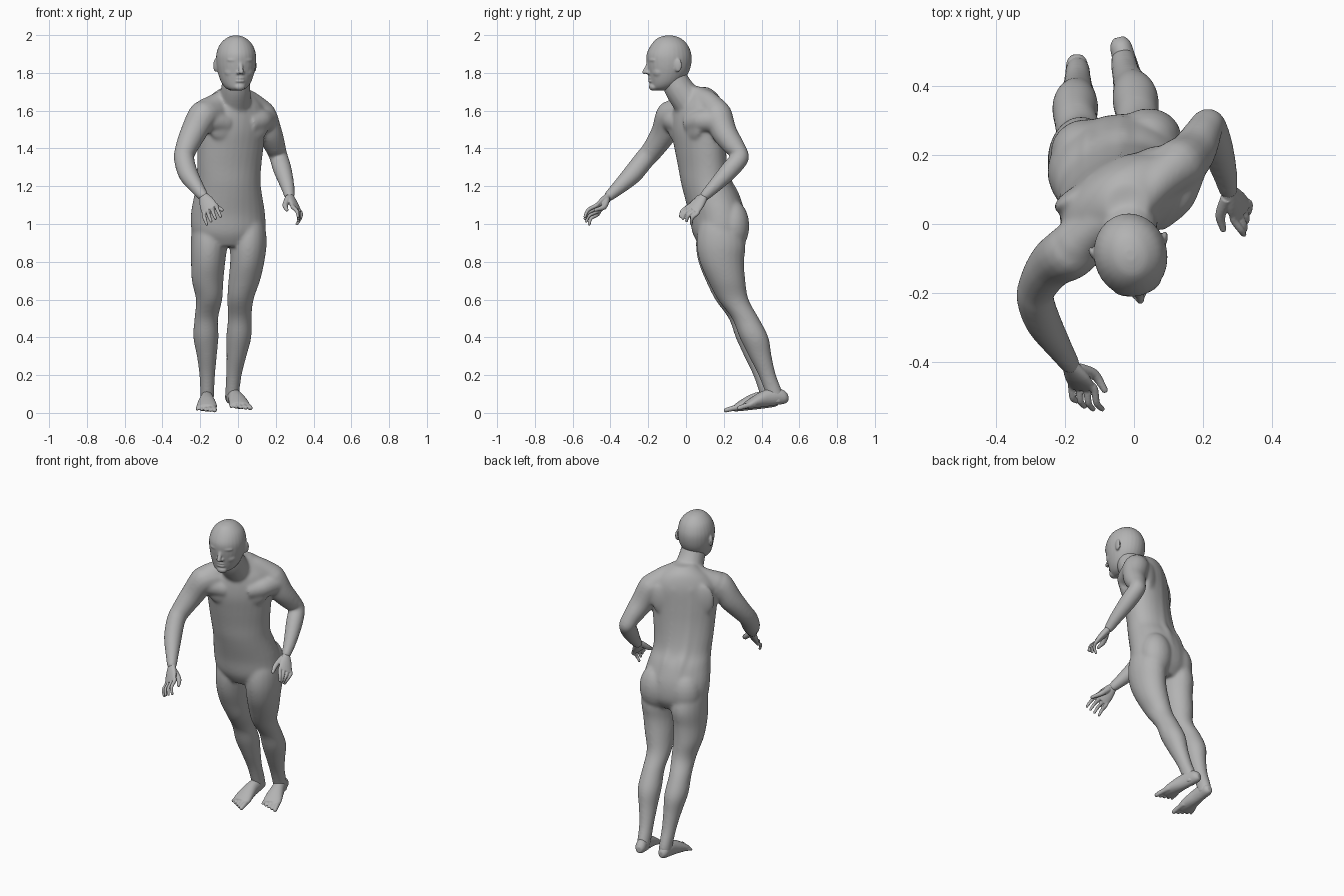
import bpy, bmesh
from math import sin, cos, pi, radians
from mathutils import Vector, Matrix, Euler

cube = bpy.data.objects.get("Cube")
if cube:
    bpy.data.objects.remove(cube, do_unlink=True)

skin = bpy.data.materials.new("plain grey")
skin.use_nodes = True
GREY = (0.45, 0.45, 0.45, 1)
skin.diffuse_color = GREY
skin.node_tree.nodes["Principled BSDF"].inputs["Base Color"].default_value = GREY


def catmull(a, b, c, d, t):
    return 0.5 * (2 * b + (c - a) * t + (2 * a - 5 * b + 4 * c - d) * t ** 2
                  + (3 * b - a - 3 * c + d) * t ** 3)


def loft(bm, rings, sides=20, steps=4):
    """Closed skin through rings, each given as (centre, half axis, half axis)."""
    last = len(rings) - 1
    fine = []
    for i in range(last):
        four = [rings[max(0, min(last, i + k))] for k in (-1, 0, 1, 2)]
        for s in range(steps):
            fine.append([catmull(*[r[j] for r in four], s / steps) for j in range(3)])
    fine.append(rings[-1])
    loops = []
    for c, a, b in fine:
        angles = [2 * pi * i / sides for i in range(sides)]
        loops.append([bm.verts.new(c + a * cos(g) + b * sin(g)) for g in angles])
    for lo, hi in zip(loops, loops[1:]):
        for i in range(sides):
            bm.faces.new((lo[i - 1], lo[i], hi[i], hi[i - 1]))
    bm.faces.new(loops[0][::-1])
    bm.faces.new(loops[-1])


def axes(yaw):
    g = radians(yaw)
    return Vector((cos(g), sin(g), 0)), Vector((-sin(g), cos(g), 0))


def level_ring(x, y, z, rx, ry, yaw=0):
    u, v = axes(yaw)
    return Vector((x, y, z)), u * rx, v * ry


def blob(bm, centre, size, yaw=0):
    m = Matrix.LocRotScale(Vector(centre), Euler((0, 0, radians(yaw))), Vector(size))
    bmesh.ops.create_uvsphere(bm, u_segments=20, v_segments=12, radius=1, matrix=m)


def tube(bm, rows):
    """Round limb along rows of (x, y, z, radius), with a rounded end."""
    pts = [Vector(r[:3]) for r in rows]
    n = len(pts)
    rings, side, old = [], None, None
    for i, p in enumerate(pts):
        t = (pts[min(i + 1, n - 1)] - pts[max(i - 1, 0)]).normalized()
        side = old.rotation_difference(t) @ side if old else t.orthogonal().normalized()
        old = t
        rings.append((p, side * rows[i][3], t.cross(side) * rows[i][3]))
    loft(bm, rings, 14)
    blob(bm, pts[-1], [rows[-1][3]] * 3)


def finish(bm, name, voxel, passes):
    """Blend the overlapping forms into one smooth surface."""
    bmesh.ops.recalc_face_normals(bm, faces=bm.faces)
    mesh = bpy.data.meshes.new(name)
    bm.to_mesh(mesh)
    bm.free()
    mesh.materials.append(skin)
    ob = bpy.data.objects.new(name, mesh)
    bpy.context.scene.collection.objects.link(ob)
    rem = ob.modifiers.new("blend", 'REMESH')
    rem.mode = 'VOXEL'
    rem.voxel_size = voxel
    rem.use_smooth_shade = True
    smo = ob.modifiers.new("soften", 'SMOOTH')
    smo.factor = 0.5
    smo.iterations = passes


body = bmesh.new()

# Torso: x, y, z, half width, half depth, twist
torso = [(-.05, .175, .88, .13, .1, 10), (-.05, .175, .95, .193, .138, 10),
         (-.053, .165, 1.05, .199, .146, 12), (-.052, .135, 1.15, .183, .142, 14),
         (-.05, .107, 1.22, .173, .13, 17), (-.047, .09, 1.3, .176, .124, 21),
         (-.04, .075, 1.4, .184, .124, 25), (-.035, .065, 1.5, .192, .126, 28),
         (-.03, .067, 1.6, .188, .118, 30), (-.028, .073, 1.66, .15, .098, 30),
         (-.025, .07, 1.7, .1, .08, 28), (-.02, .055, 1.725, .06, .06, 25)]
loft(body, [level_ring(*row) for row in torso], 28)


def on_body(row, u, v, z):
    a, b = axes(row[5])
    return Vector((row[0], row[1], z)) + a * u + b * v


for s in (-1, 1):
    # Chest muscles, shoulder blades, buttocks and the columns beside the spine
    blob(body, on_body(torso[7], s * .08, -.08, 1.52), (.1, .037, .09), 28)
    blob(body, on_body(torso[7], s * .1, .074, 1.53), (.085, .03, .11), 30)
    blob(body, on_body(torso[1], s * .092 + .008, .052, .99), (.1, .092, .14), 10)
    tube(body, [(*on_body(r, s * .045, r[4] - .046, r[2]), .044) for r in torso[2:9]])

# Neck, slopes from neck to shoulders, and chest running into the arms
tube(body, [(-.018, .022, 1.64, .088), (-.012, -.04, 1.72, .078), (-.01, -.075, 1.8, .07)])
tube(body, [(-.01, .04, 1.68, .055), (.055, .11, 1.65, .06), (.115, .16, 1.595, .07)])
tube(body, [(-.025, .03, 1.68, .055), (-.1, 0, 1.64, .06), (-.165, -.055, 1.595, .072)])
tube(body, [(.05, .02, 1.53, .055), (.115, .08, 1.545, .062), (.145, .16, 1.55, .065)])
tube(body, [(-.06, -.03, 1.53, .055), (-.125, -.06, 1.545, .062), (-.19, -.075, 1.55, .068)])

# Legs: shared heights and thickness, separate sideways placement
height = [1.08, 1, .9, .8, .7, .6, .5, .4, .3, .2, .1, .05]
wide = [.05, .085, .097, .091, .084, .07, .063, .067, .053, .042, .037, .034]
back = [.165, .175, .185, .19, .215, .25, .315, .36, .393, .43, .468, .475]
deep = [.06, .105, .13, .118, .1, .082, .072, .077, .061, .047, .047, .041]
left_x = [.045, .055, .055, .049, .033, .013, .009, .004, -.008, -.022, -.03, -.028]
right_x = [-.145, -.155, -.153, -.158, -.161, -.153, -.168, -.17, -.165, -.163, -.163, -.163]
for xs, shift in ((left_x, 0), (right_x, -.035)):
    loft(body, [level_ring(x, y + shift * (1 - z), z, w, d)
                for x, y, z, w, d in zip(xs, back, height, wide, deep)])

# Arms, from inside the shoulder to the wrist
left_arm = [(.05, .12, 1.59, .07), (.126, .168, 1.578, .077), (.168, .205, 1.48, .068),
            (.2, .262, 1.4, .055), (.215, .286, 1.355, .05), (.235, .235, 1.29, .05),
            (.262, .15, 1.2, .038), (.272, .1, 1.15, .029)]
right_arm = [(-.1, 0, 1.59, .07), (-.183, -.08, 1.575, .081), (-.238, -.118, 1.48, .07),
             (-.278, -.178, 1.39, .058), (-.285, -.22, 1.342, .055),
             (-.262, -.285, 1.262, .053), (-.215, -.36, 1.19, .039), (-.185, -.405, 1.15, .03)]
tube(body, left_arm)
tube(body, right_arm)
finish(body, "body", .0065, 30)


# Feet: distance from heel, half width, centre height, half height
def foot(name, heel, toward, inner, lift, base):
    bm = bmesh.new()
    heel = Vector((*heel, 0))
    fwd = (Vector((*toward, 0)) - heel).normalized()
    side = Vector((-fwd.y, fwd.x, 0)) * inner
    up = Vector((0, 0, 1))

    def spot(d, off, z):
        return heel + fwd * d + side * off + up * (z + base + lift * (1 - d / .28))

    rows = [(0, .016, .03, .018), (.02, .03, .039, .035), (.06, .034, .047, .045),
            (.11, .038, .047, .046), (.16, .047, .04, .039), (.205, .054, .029, .028),
            (.235, .05, .021, .018)]
    loft(bm, [(spot(d, 0, z), side * w, up * h) for d, w, z, h in rows])
    for i in range(5):
        r = .0145 - .0014 * i
        off = .038 - .0215 * i
        tube(bm, [(*spot(.19, off * .9, .022), r), (*spot(.235 - .007 * i, off, .021), r),
                  (*spot(.278 - .011 * i, off * 1.08, .014), r * .85)])
    finish(bm, name, .0045, 4)


foot("left_foot", (-.045, .54), (.03, .255), 1, .035, .012)
foot("right_foot", (-.165, .49), (-.165, .2), 1, .03, 0)


# Hands: flat palm, four bent fingers and a thumb
def hand(name, wrist, index, little, index_tip, little_tip, thumb, bend):
    bm = bmesh.new()
    w, a, b, ta, tb, bend = map(Vector, (wrist, index, little, index_tip, little_tip, bend))
    across = (a - b) / 2
    mid = (a + b) / 2
    thick = across.cross(mid - w).normalized()
    loft(bm, [(w, across * .6, thick * .02), (w.lerp(mid, .5), across * 1.05, thick * .02),
              (mid, across * 1.2, thick * .014)])
    for i in range(4):
        k = a.lerp(b, i / 3)
        tip = ta.lerp(tb, i / 3) + bend * (.6 if i in (1, 2) else 0)
        tube(bm, [(*w.lerp(k, .8), .011), (*k, .0112), (*(k.lerp(tip, .5) + bend), .0098),
                  (*tip, .0078)])
    tube(bm, [(*p, r) for p, r in zip(thumb, (.018, .015, .0095))])
    finish(bm, name, .0035, 3)


hand("left_hand", left_arm[-1][:3], (.29, .01, 1.09), (.333, .058, 1.055),
     (.318, -.03, 1.04), (.312, .028, 1),
     [(.268, .075, 1.14), (.25, .025, 1.1), (.258, -.015, 1.075)], (.007, -.01, .004))
hand("right_hand", right_arm[-1][:3], (-.115, -.477, 1.097), (-.18, -.47, 1.05),
     (-.092, -.535, 1.04), (-.165, -.512, .998),
     [(-.16, -.42, 1.13), (-.115, -.435, 1.09), (-.085, -.48, 1.075)], (-.004, -.013, .005))

# Head: y, z, half width, half depth
head = bmesh.new()
TURN = 12
skull = [(-.09, 1.998, .015, .018), (-.09, 1.985, .05, .06), (-.088, 1.95, .086, .096),
         (-.09, 1.9, .104, .119), (-.09, 1.85, .105, .119), (-.094, 1.8, .096, .108),
         (-.107, 1.75, .078, .086), (-.122, 1.72, .055, .064), (-.135, 1.707, .028, .037)]
loft(head, [level_ring(-.01, y, z, w, d, TURN) for y, z, w, d in skull], 28)


def face(u, v, z):
    a, b = axes(TURN)
    return Vector((-.01, -.088, z)) + a * u + b * v


# Nose, lips and chin
tube(head, [(*face(0, v, z), r) for v, z, r in
            ((-.104, 1.87, .014), (-.118, 1.835, .012), (-.135, 1.805, .0125))])
for z in (1.756, 1.772):
    blob(head, face(0, -.1, z), (.027, .015, .0075), TURN)
blob(head, face(0, -.088, 1.726), (.031, .023, .021), TURN)
# Brows, cheeks, nostrils and ears
for s in (-1, 1):
    blob(head, face(s * .036, -.1, 1.868), (.036, .017, .012), TURN + s * 18)
    blob(head, face(s * .042, -.073, 1.805), (.04, .028, .032), TURN + s * 25)
    blob(head, face(s * .013, -.117, 1.801), (.01, .013, .009), TURN)
    blob(head, face(s * .105, .024, 1.84), (.01, .022, .036), TURN + s * -20)

finish(head, "head", .0045, 10)
